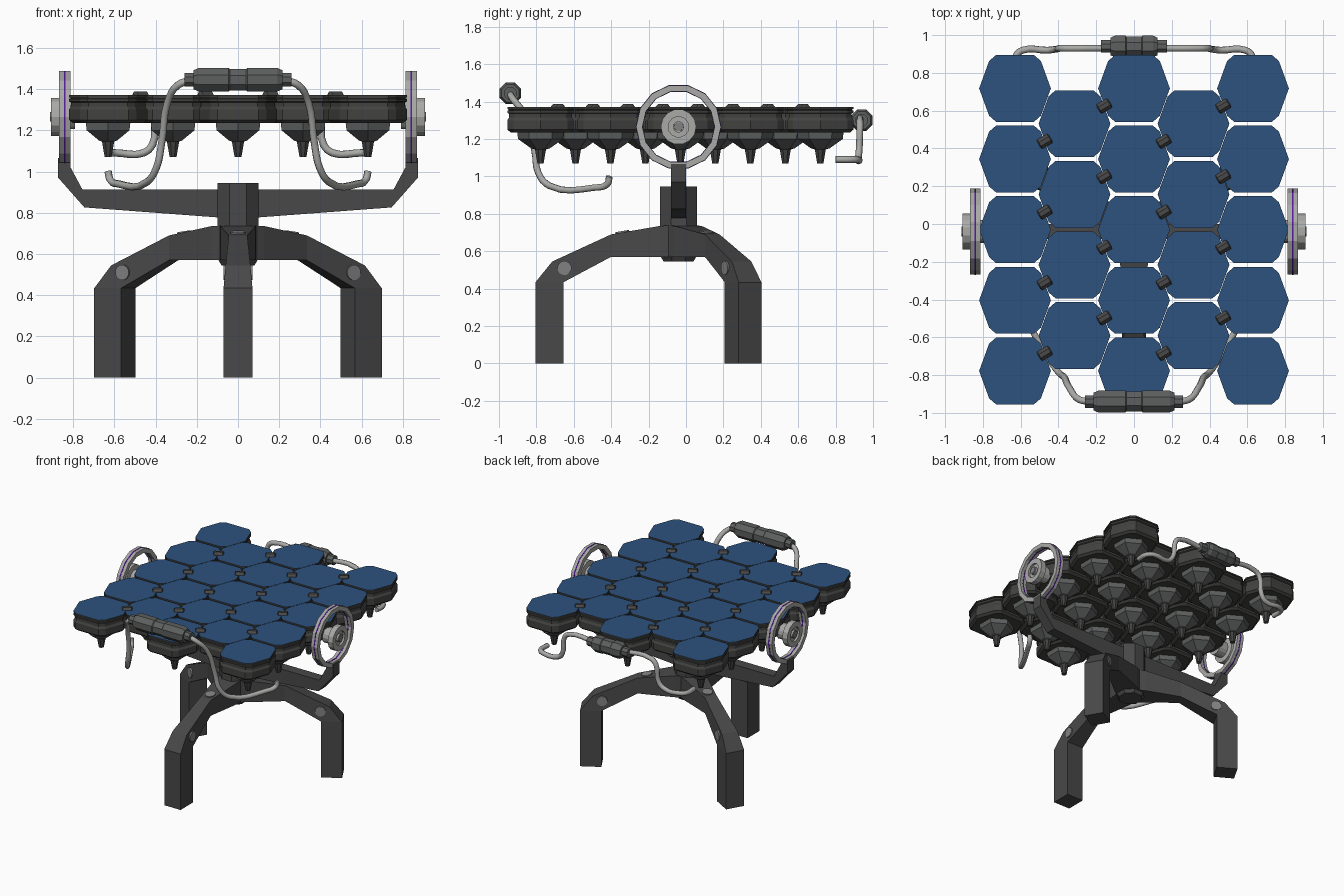
import bpy, bmesh, math
from mathutils import Matrix, Vector

if "Cube" in bpy.data.objects:
    bpy.data.objects.remove(bpy.data.objects["Cube"], do_unlink=True)

CY = -0.04  # centre line of stand and wheels


def material(name, rgb):
    m = bpy.data.materials.new(name)
    m.use_nodes = True
    m.diffuse_color = (*rgb, 1)
    m.node_tree.nodes["Principled BSDF"].inputs["Base Color"].default_value = (*rgb, 1)
    return m


BLUE = material("panel blue", (0.026, 0.085, 0.21))
DARK = material("frame dark grey", (0.065, 0.065, 0.065))
BODY = material("cell charcoal", (0.055, 0.055, 0.053))
MID = material("bowl grey", (0.11, 0.115, 0.113))
PIN = material("pin grey", (0.22, 0.22, 0.22))
LIGHT = material("light metal", (0.40, 0.40, 0.39))
PURPLE = material("purple trim", (0.09, 0.01, 0.33))


def loft(name, rings, mats, matrix=Matrix(), closed=False, top_mat=0):
    """Skin a list of point rings; cap both ends unless closed into a loop."""
    bm = bmesh.new()
    vs = [[bm.verts.new(p) for p in ring] for ring in rings]
    n = len(rings[0])
    pairs = list(zip(vs, vs[1:])) + ([(vs[-1], vs[0])] if closed else [])
    for a, b in pairs:
        for i in range(n):
            j = (i + 1) % n
            bm.faces.new((a[i], a[j], b[j], b[i]))
    if not closed:
        bm.faces.new(vs[0])
        bm.faces.new(vs[-1]).material_index = top_mat
    bmesh.ops.recalc_face_normals(bm, faces=bm.faces)
    me = bpy.data.meshes.new(name)
    bm.to_mesh(me)
    bm.free()
    for m in mats:
        me.materials.append(m)
    ob = bpy.data.objects.new(name, me)
    ob.matrix_world = matrix
    bpy.context.collection.objects.link(ob)
    return ob


def lathe(name, profile, sides, mat, matrix=Matrix(), closed=False):
    """Turn (radius, height) points round local z, with a flat side to the front."""
    angles = [math.tau * (i + 0.5) / sides for i in range(sides)]
    rings = [[(r * math.cos(a), r * math.sin(a), h) for a in angles] for r, h in profile]
    return loft(name, rings, [mat], matrix, closed)


def tube(name, points, radius, mat):
    cu = bpy.data.curves.new(name, "CURVE")
    cu.dimensions = "3D"
    cu.bevel_depth = radius
    cu.bevel_resolution = 2
    cu.use_fill_caps = True
    cu.resolution_u = 4
    sp = cu.splines.new("BEZIER")
    sp.bezier_points.add(len(points) - 1)
    for bp, p in zip(sp.bezier_points, points):
        bp.co = p
        bp.handle_left_type = bp.handle_right_type = "AUTO"
    cu.materials.append(mat)
    ob = bpy.data.objects.new(name, cu)
    bpy.context.collection.objects.link(ob)


def along_x(x, y, z):
    return Matrix.Translation((x, y, z)) @ Matrix.Rotation(math.pi / 2, 4, "Y")


# Hexagonal cells with clipped corners
quarter = [(0.137, 0.145), (0.1, 0.177)]
outline = ([(0.19, 0)] + quarter + [(-x, y) for x, y in reversed(quarter)]
           + [(-0.19, 0)] + [(-x, -y) for x, y in quarter]
           + [(x, -y) for x, y in reversed(quarter)])
layers = [(0.9, 1.235), (1, 1.25), (1, 1.3), (0.95, 1.315), (0.95, 1.335),
          (1, 1.34), (1, 1.352), (0.96, 1.354), (0.96, 1.358), (1, 1.36), (1, 1.37)]
bowl = [(0.125, 1.24), (0.12, 1.2), (0.05, 1.15), (0.032, 1.145), (0.018, 1.07)]
DX, DY = 0.315, 0.374
cells = []
for col in range(-2, 3):
    rows = 4 if col % 2 else 5
    for row in range(rows):
        cells.append((col * DX, -0.03 + (row - (rows - 1) / 2) * DY))

for cx, cy in cells:
    place = Matrix.Translation((cx, cy, 0))
    loft("panel_cell", [[(x * s, y * s, z) for x, y in outline] for s, z in layers],
         [BODY, BLUE], place, top_mat=1)
    lathe("cell_bowl", bowl[:4], 6, MID, place)
    lathe("cell_spike", bowl[3:], 8, BODY, place)

# Hinges joining each cell to its upper right neighbour
for cx, cy in cells:
    other = (cx + DX, cy + DY / 2)
    if any(math.dist(other, c) < 0.01 for c in cells):
        mid = Matrix.Translation((cx + DX / 2, cy + DY / 4, 1.36))
        turn = Matrix.Rotation(math.atan2(DY / 2, DX), 4, "Z") @ Matrix.Rotation(math.pi / 2, 4, "Y")
        lathe("cell_hinge", [(0.02, -0.036), (0.03, -0.03), (0.03, 0.03), (0.02, 0.036)],
              8, DARK, mid @ turn)

# Three bent legs: outer radius and height, inner radius and height, half width
leg = [(0.765, 0, 0.615, 0, 0.07), (0.765, 0.434, 0.615, 0.434, 0.07),
       (0.675, 0.545, 0.52, 0.485, 0.06), (0.36, 0.69, 0.36, 0.57, 0.045),
       (0.1, 0.735, 0.1, 0.57, 0.085), (0, 0.74, 0, 0.57, 0.09)]
for k in range(3):
    spin = Matrix.Translation((0, CY, 0)) @ Matrix.Rotation(-math.pi / 2 + k * math.tau / 3, 4, "Z")
    loft("leg", [[(ro, -w, zo), (ro, w, zo), (ri, w, zi), (ri, -w, zi)]
                 for ro, zo, ri, zi, w in leg], [DARK], spin)
    side = Matrix.Translation((0.61, 0, 0.51)) @ Matrix.Rotation(math.pi / 2, 4, "X")
    lathe("leg_pin", [(0.038, -0.07), (0.038, 0.07)], 12, PIN, spin @ side)
    slope = Matrix.Translation((0.3, 0, 0.703)) @ Matrix.Rotation(0.17, 4, "Y")
    lathe("leg_cap", [(0.038, -0.02), (0.038, 0.005)], 12, PIN, spin @ slope)

# Centre post
R8 = 1 / math.cos(math.pi / 8)
lathe("post", [(0.08 * R8, 0.545), (0.1 * R8, 0.58), (0.1 * R8, 0.945)], 8, DARK,
      Matrix.Translation((0, CY, 0)))

# Yoke arms, side wheels and hubs
yoke = [((0, 0.914), (0, 0.77)), ((0.755, 0.914), (0.745, 0.826)),
        ((0.812, 1.02), (0.872, 0.97)), ((0.812, 1.065), (0.872, 1.065))]
rim = [(0.193, -0.028), (0.227, -0.028), (0.227, 0.028), (0.193, 0.028)]
trim = [(0.191, -0.004), (0.229, -0.004), (0.229, 0.004), (0.191, 0.004)]
hub = [(0.06, -0.05), (0.06, 0.02), (0.095, 0.025), (0.095, 0.068), (0.055, 0.068),
       (0.055, 0.052), (0.03, 0.052), (0.03, 0.068)]
for s in (-1, 1):
    loft("yoke_arm", [[(s * a[0], CY - 0.04, a[1]), (s * a[0], CY + 0.04, a[1]),
                       (s * b[0], CY + 0.04, b[1]), (s * b[0], CY - 0.04, b[1])]
                      for a, b in yoke], [DARK])
    at = Matrix.Translation((s * 0.84, CY, 1.265)) @ Matrix.Rotation(s * math.pi / 2, 4, "Y")
    lathe("wheel_rim", rim, 14, LIGHT, at, closed=True)
    lathe("wheel_trim", trim, 14, PURPLE, at, closed=True)
    lathe("wheel_hub", hub, 14, LIGHT, at)
    lathe("wheel_hub_centre", [(0.03, 0.05), (0.026, 0.072)], 6, PIN, at)


# Grip handles with stepped ends
def grip(name, half, cap, y, z):
    prof = [(0.036, -cap), (0.036, -half), (0.05, -half), (0.062, -half + 0.025),
            (0.062, -0.045), (0.057, -0.04)]
    prof += [(r, -h) for r, h in reversed(prof)]
    lathe(name, prof, 8, MID, along_x(0, y, z))


grip("front_grip", 0.215, 0.26, -0.94, 1.445)
grip("rear_grip", 0.125, 0.175, 0.94, 1.3)

# Bent handle tubes, mirrored left and right
front_path = [(0.22, -0.94, 1.445), (0.29, -0.93, 1.42), (0.34, -0.87, 1.34),
              (0.37, -0.81, 1.14), (0.395, -0.79, 1.02), (0.44, -0.73, 0.95),
              (0.58, -0.49, 0.94), (0.62, -0.42, 0.96), (0.63, -0.41, 1.0)]
rear_path = [(0.14, 0.93, 1.3), (0.35, 0.93, 1.3), (0.39, 0.93, 1.27), (0.415, 0.925, 1.13),
             (0.46, 0.92, 1.09), (0.59, 0.92, 1.09), (0.625, 0.89, 1.09), (0.63, 0.8, 1.09)]
for s in (-1, 1):
    tube("front_handle_tube", [(s * x, y, z) for x, y, z in front_path], 0.018, LIGHT)
    tube("rear_handle_tube", [(s * x, y, z) for x, y, z in rear_path], 0.018, LIGHT)
